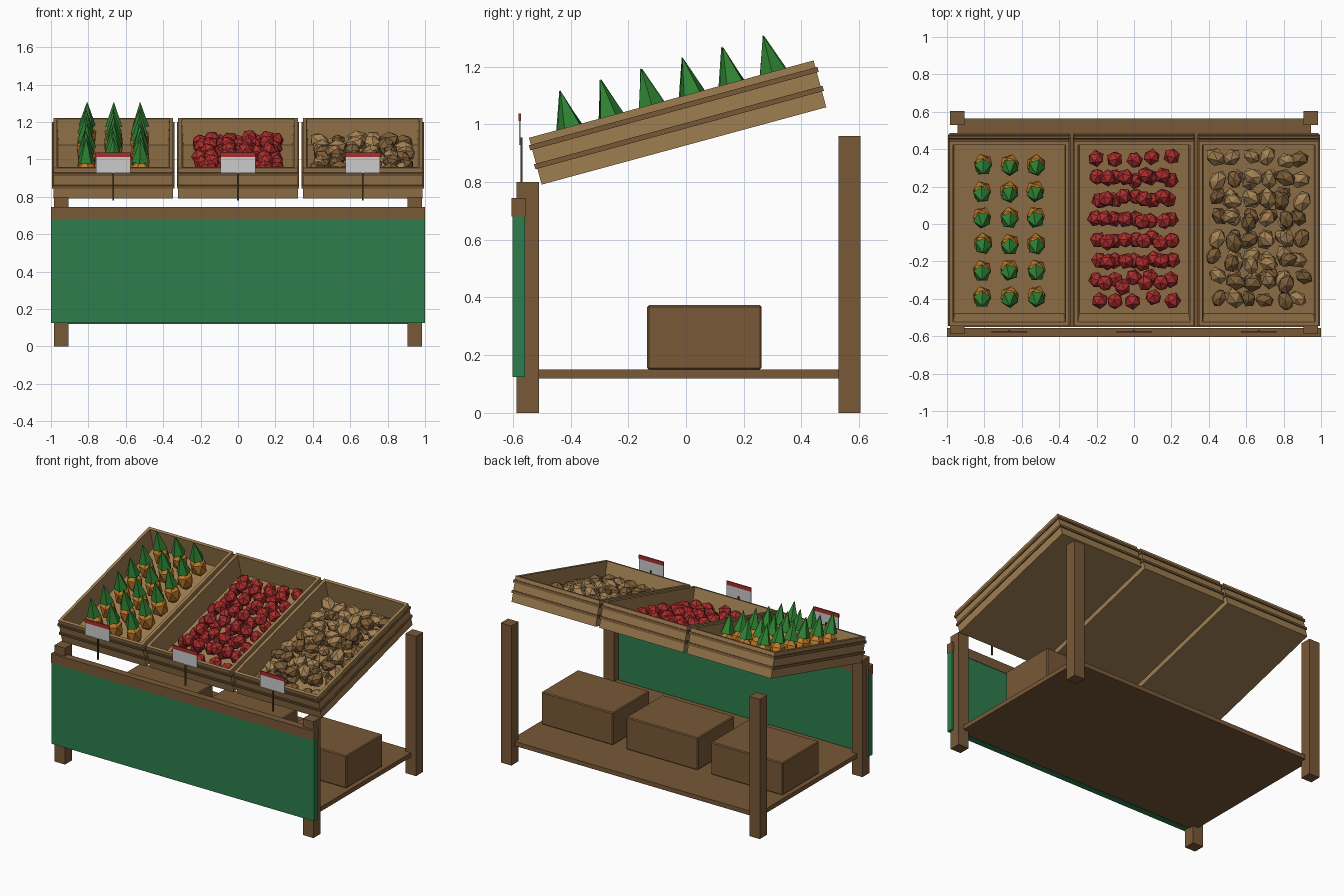
import bpy, bmesh, math, random
from mathutils import Matrix, Vector

if "Cube" in bpy.data.objects:
    bpy.data.objects.remove(bpy.data.objects["Cube"])

random.seed(4)


def material(name, r, g, b):
    lin = [(c / 255 / 12.92) if c < 11 else ((c / 255 + 0.055) / 1.055) ** 2.4 for c in (r, g, b)]
    m = bpy.data.materials.new(name)
    m.diffuse_color = (*lin, 1)
    m.use_nodes = True
    m.node_tree.nodes["Principled BSDF"].inputs["Base Color"].default_value = m.diffuse_color
    return m


FRAME = material("frame wood", 120, 88, 55)
CRATE = material("crate wood", 158, 125, 80)
CLOTH = material("cloth green", 46, 125, 77)
LEAF = material("leaf green", 48, 132, 52)
ORANGE = material("pineapple orange", 190, 122, 42)
RED = material("red", 170, 45, 45)
POTATO = material("potato tan", 165, 130, 84)
POTATO_DARK = material("potato brown", 126, 94, 56)
CARD = material("card grey", 203, 203, 203)
STAKE = material("stake brown", 80, 56, 34)


def finish(name, bm, mats, matrix=Matrix()):
    bmesh.ops.recalc_face_normals(bm, faces=bm.faces)
    me = bpy.data.meshes.new(name)
    bm.to_mesh(me)
    bm.free()
    for m in mats:
        me.materials.append(m)
    ob = bpy.data.objects.new(name, me)
    ob.matrix_world = matrix
    bpy.context.collection.objects.link(ob)
    return ob


def box(name, x, y, z, mat, bevel=0):
    """Box from (min, max) ranges."""
    bm = bmesh.new()
    size = [r[1] - r[0] for r in (x, y, z)]
    mid = [(r[0] + r[1]) / 2 for r in (x, y, z)]
    bmesh.ops.create_cube(bm, size=1, matrix=Matrix.Translation(mid) @ Matrix.Diagonal((*size, 1)))
    if bevel:
        bmesh.ops.bevel(bm, geom=bm.edges[:], offset=bevel, segments=1, affect='EDGES')
    return finish(name, bm, [mat])


def rings(name, levels, mat, matrix, closed):
    """Bridge rectangular rings (half x, half y, z); cap both ends unless closed."""
    bm = bmesh.new()
    rows = [[bm.verts.new((sx * hx, sy * hy, z)) for sx, sy in ((-1, -1), (1, -1), (1, 1), (-1, 1))]
            for hx, hy, z in levels]
    pairs = list(zip(rows, rows[1:])) + ([(rows[-1], rows[0])] if closed else [])
    for a, b in pairs:
        for i in range(4):
            j = (i + 1) % 4
            bm.faces.new((a[i], a[j], b[j], b[i]))
    if not closed:
        bm.faces.new(rows[0])
        bm.faces.new(rows[-1])
    return finish(name, bm, [mat], matrix)


def lump(bm, pos, scale, rot, index=0):
    """Low-poly icosahedron."""
    m = Matrix.Translation(pos) @ rot @ Matrix.Diagonal((*scale, 1))
    res = bmesh.ops.create_icosphere(bm, subdivisions=1, radius=1, matrix=m)
    for f in {f for v in res["verts"] for f in v.link_faces}:
        f.material_index = index


def any_rotation():
    return (Matrix.Rotation(random.uniform(0, 6.28), 4, 'Z')
            @ Matrix.Rotation(random.uniform(0, 6.28), 4, 'X'))


def grid(cols, rows, hx, hy, jitter):
    for i in range(cols):
        for j in range(rows):
            yield (hx * (2 * i / (cols - 1) - 1) + random.uniform(-jitter, jitter),
                   hy * (2 * j / (rows - 1) - 1) + random.uniform(-jitter, jitter))


# Table frame: legs, shelf, front rail and cloth
for side, s in (("left", -1), ("right", 1)):
    xr = tuple(sorted((s * 0.905, s * 0.985)))
    box("front_leg_" + side, xr, (-0.587, -0.51), (0, 0.80), FRAME)
    box("back_leg_" + side, xr, (0.528, 0.605), (0, 0.96), FRAME)
box("shelf", (-0.945, 0.945), (-0.55, 0.565), (0.12, 0.15), FRAME)
box("front_rail", (-1, 1), (-0.605, -0.555), (0.68, 0.745), FRAME)
box("front_cloth", (-0.999, 0.999), (-0.602, -0.558), (0.125, 0.68), CLOTH)

# Storage boxes on the shelf
for n, cx in enumerate((-0.645, 0, 0.645)):
    box(f"storage_box_{n + 1}", (cx - 0.273, cx + 0.273), (-0.135, 0.262), (0.15, 0.373), FRAME, 0.006)

# Tilted display crates with raised bands, and a price sign in front of each
HX, HY, H = 0.32, 0.511, 0.168
tilts = []
for n, cx in enumerate((-0.667, 0, 0.667)):
    M = Matrix.Translation((cx, -0.007, 0.925)) @ Matrix.Rotation(math.radians(15.2), 4, 'X')
    tilts.append(M)
    rings(f"crate_{n + 1}", [(HX, HY, 0), (HX, HY, H), (HX - 0.02, HY - 0.02, H),
                             (HX - 0.028, HY - 0.028, 0.025)], CRATE, M, False)
    for k, z in enumerate((0.066, 0.134)):
        a, b = -0.006, 0.007
        rings(f"crate_{n + 1}_band_{k + 1}",
              [(HX + a, HY + a, z - 0.009), (HX + b, HY + b, z - 0.009),
               (HX + b, HY + b, z + 0.009), (HX + a, HY + a, z + 0.009)], FRAME, M, True)
    box(f"sign_stake_{n + 1}", (cx - 0.005, cx + 0.005), (-0.574, -0.566), (0.78, 0.955), STAKE)
    box(f"sign_card_{n + 1}", (cx - 0.093, cx + 0.093), (-0.579, -0.573), (0.928, 1.012), CARD)
    box(f"sign_top_{n + 1}", (cx - 0.094, cx + 0.094), (-0.580, -0.572), (1.012, 1.038), RED)

# Pineapples: faceted body with a pointed leaf crown
bm = bmesh.new()
for x, y in grid(3, 6, 0.143, 0.364, 0.004):
    spin = Matrix.Rotation(random.uniform(0, 6.28), 4, 'Z')
    lump(bm, (x, y, 0.1), (0.055, 0.055, 0.077), spin)
    res = bmesh.ops.create_cone(bm, cap_ends=True, segments=5, radius1=0.048, radius2=0, depth=0.135,
                                matrix=Matrix.Translation((x, y, 0.231)) @ spin)
    for f in {f for v in res["verts"] for f in v.link_faces}:
        f.material_index = 1
finish("pineapples", bm, [ORANGE, LEAF], tilts[0])

# Apples: a full layer with a smaller heap on top
bm = bmesh.new()
for cols, rows, hx, hy, z in ((5, 8, 0.195, 0.39, 0.07), (4, 6, 0.15, 0.3, 0.108)):
    for x, y in grid(cols, rows, hx, hy, 0.012):
        lump(bm, (x, y, z + random.uniform(-0.005, 0.008)), (0.046,) * 3, any_rotation())
finish("apples", bm, [RED], tilts[1])

# Potatoes: stretched lumps in two browns
bm = bmesh.new()
for cols, rows, hx, hy, z in ((6, 8, 0.225, 0.385, 0.065), (4, 6, 0.14, 0.29, 0.105)):
    for x, y in grid(cols, rows, hx, hy, 0.018):
        k = random.uniform(0.9, 1.12)
        rot = (Matrix.Rotation(random.uniform(0, 6.28), 4, 'Z')
               @ Matrix.Rotation(random.uniform(-0.4, 0.4), 4, 'Y'))
        lump(bm, (x, y, z + random.uniform(-0.005, 0.01)), (0.058 * k, 0.044 * k, 0.04 * k), rot,
             int(random.random() < 0.4))
finish("potatoes", bm, [POTATO, POTATO_DARK], tilts[2])
